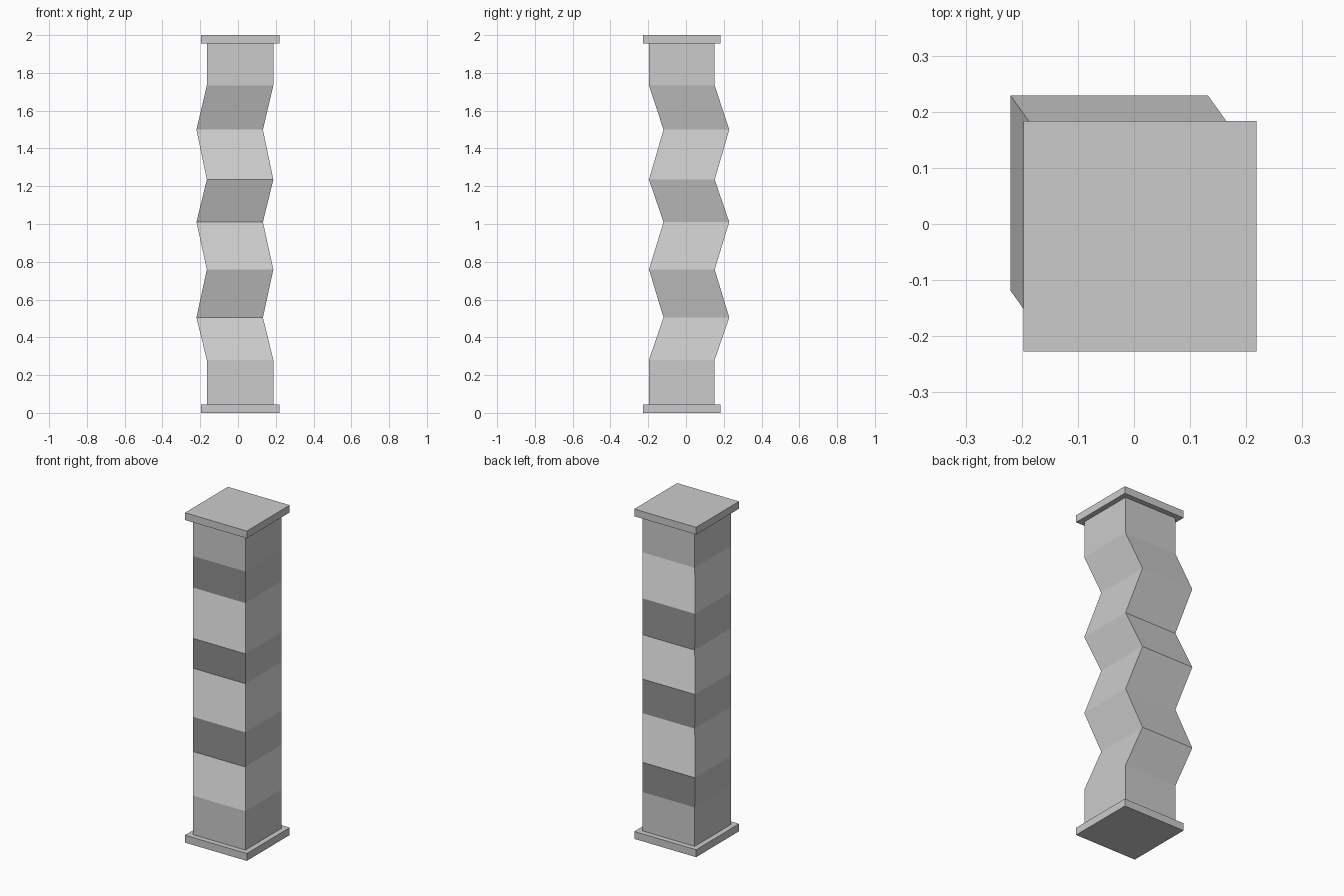
import bpy, bmesh

if "Cube" in bpy.data.objects:
    bpy.data.objects.remove(bpy.data.objects["Cube"])

CX, CY = 0.011, -0.022           # axis of the straight ends
SX, SY = -0.055, 0.077           # sideways kink of the zigzag


def new_object(name, bm):
    bmesh.ops.recalc_face_normals(bm, faces=bm.faces)
    mesh = bpy.data.meshes.new(name)
    bm.to_mesh(mesh)
    bm.free()
    obj = bpy.data.objects.new(name, mesh)
    bpy.context.collection.objects.link(obj)
    return obj


def stack(name, w, d, levels):
    """Loft a rectangle w x d through (z, kink) levels, capped at both ends."""
    bm = bmesh.new()
    rings = []
    for z, k in levels:
        x, y = CX + k * SX, CY + k * SY
        rings.append([bm.verts.new((x + sx * w / 2, y + sy * d / 2, z))
                      for sx, sy in ((-1, -1), (1, -1), (1, 1), (-1, 1))])
    for a, b in zip(rings, rings[1:]):
        for i in range(4):
            j = (i + 1) % 4
            bm.faces.new((a[i], a[j], b[j], b[i]))
    bm.faces.new(rings[0][::-1])
    bm.faces.new(rings[-1])
    return new_object(name, bm)


# Zigzag shaft, kinking out and back three times
stack("zigzag_shaft", 0.352, 0.348,
      [(0.045, 0), (0.281, 0), (0.505, 1), (0.759, 0), (1.01, 1),
       (1.235, 0), (1.499, 1), (1.734, 0), (1.956, 0)])

# Base and cap plates
stack("base_plate", 0.415, 0.411, [(0, 0), (0.045, 0)])
stack("cap_plate", 0.415, 0.411, [(1.956, 0), (2.0, 0)])
